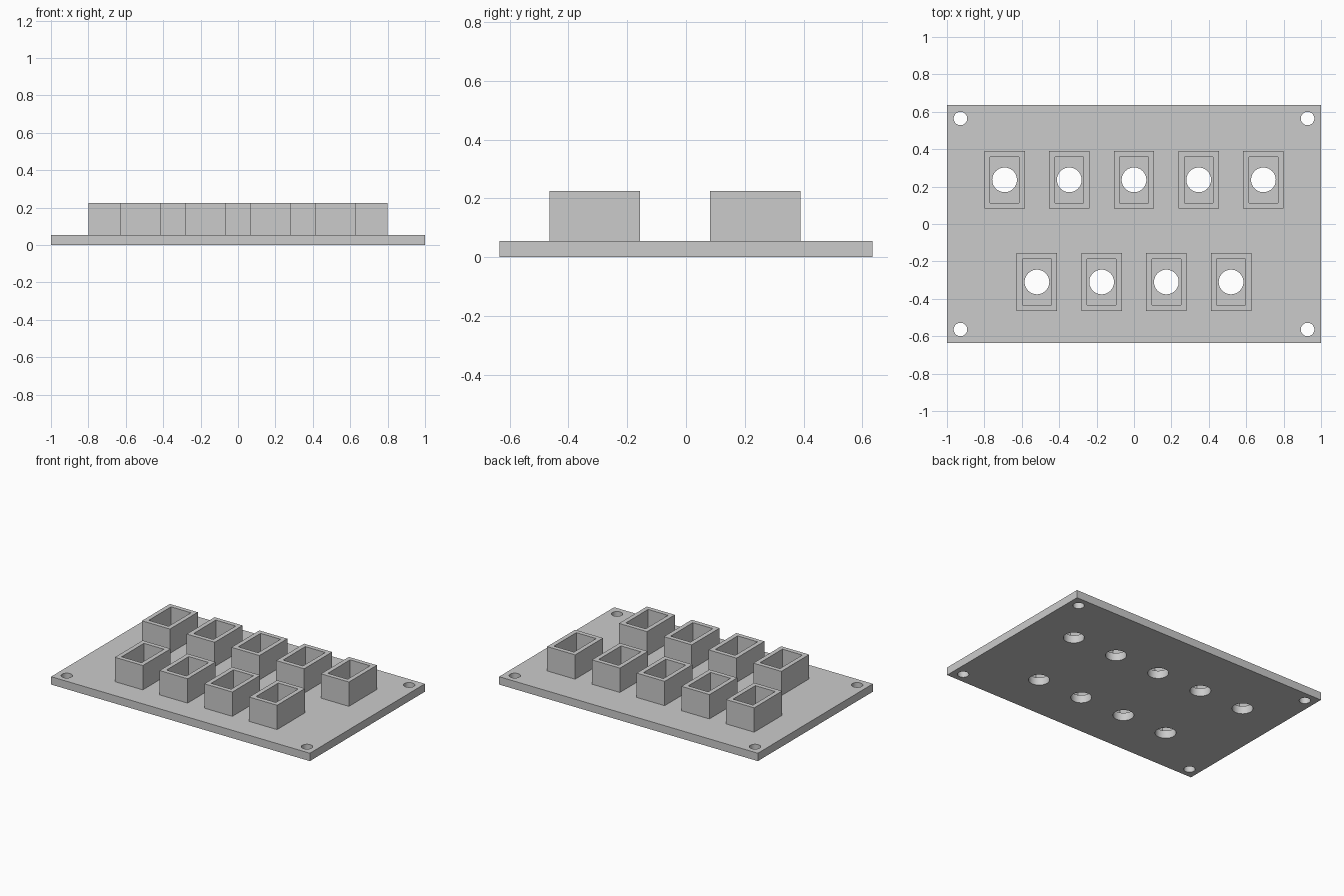
import bpy
import bmesh
from math import cos, sin, pi, radians

cube = bpy.data.objects.get("Cube")
if cube:
    bpy.data.objects.remove(cube, do_unlink=True)

HALF_X, HALF_Y = 1.0, 0.635
PLATE_TOP, SOCKET_TOP = 0.055, 0.225
PITCH = 0.346

grey = bpy.data.materials.new("light grey")
grey.use_nodes = True
colour = (0.6, 0.6, 0.6, 1)
grey.diffuse_color = colour
grey.node_tree.nodes["Principled BSDF"].inputs["Base Color"].default_value = colour


def rectangle(hx, hy):
    return [(-hx, -hy), (hx, -hy), (hx, hy), (-hx, hy)]


def circle(x, y, r, n=48):
    return [(x + r * cos(2 * pi * i / n), y + r * sin(2 * pi * i / n)) for i in range(n)]


def extruded(name, loops, z0, z1, location=(0, 0)):
    """Solid from an outline loop followed by hole loops."""
    curve = bpy.data.curves.new(name, 'CURVE')
    curve.dimensions = '2D'
    curve.fill_mode = 'BOTH'
    curve.extrude = (z1 - z0) / 2
    for loop in loops:
        spline = curve.splines.new('POLY')
        spline.points.add(len(loop) - 1)
        for point, (x, y) in zip(spline.points, loop):
            point.co = (x, y, 0, 1)
        spline.use_cyclic_u = True
    obj = bpy.data.objects.new(name, curve)
    obj.location = (*location, (z0 + z1) / 2)
    bpy.context.collection.objects.link(obj)
    bpy.ops.object.select_all(action='DESELECT')
    obj.select_set(True)
    bpy.context.view_layer.objects.active = obj
    bpy.ops.object.convert(target='MESH')
    obj = bpy.context.object
    # Weld the caps to the walls
    bm = bmesh.new()
    bm.from_mesh(obj.data)
    bmesh.ops.remove_doubles(bm, verts=bm.verts, dist=0.0001)
    bmesh.ops.recalc_face_normals(bm, faces=bm.faces)
    bm.to_mesh(obj.data)
    bm.free()
    obj.data.materials.clear()
    obj.data.materials.append(grey)
    bpy.ops.object.shade_smooth_by_angle(angle=radians(30))
    return obj


# Socket centres: five at the back, four staggered at the front
rows = {"back": (5, 0.236), "front": (4, -0.31)}
centres = [(f"{row}_socket_{i + 1}", (i - (n - 1) / 2) * PITCH, y)
           for row, (n, y) in rows.items() for i in range(n)]

# Base plate with a hole under each socket and a screw hole in each corner
holes = [circle(x, y, 0.066) for _, x, y in centres]
holes += [circle(sx * 0.928, sy * 0.564, 0.036) for sx in (-1, 1) for sy in (-1, 1)]
extruded("base_plate", [rectangle(HALF_X, HALF_Y)] + holes, 0, PLATE_TOP)

# Open rectangular sockets
for name, x, y in centres:
    extruded(name, [rectangle(0.108, 0.154), rectangle(0.077, 0.123)],
             PLATE_TOP, SOCKET_TOP, (x, y))
